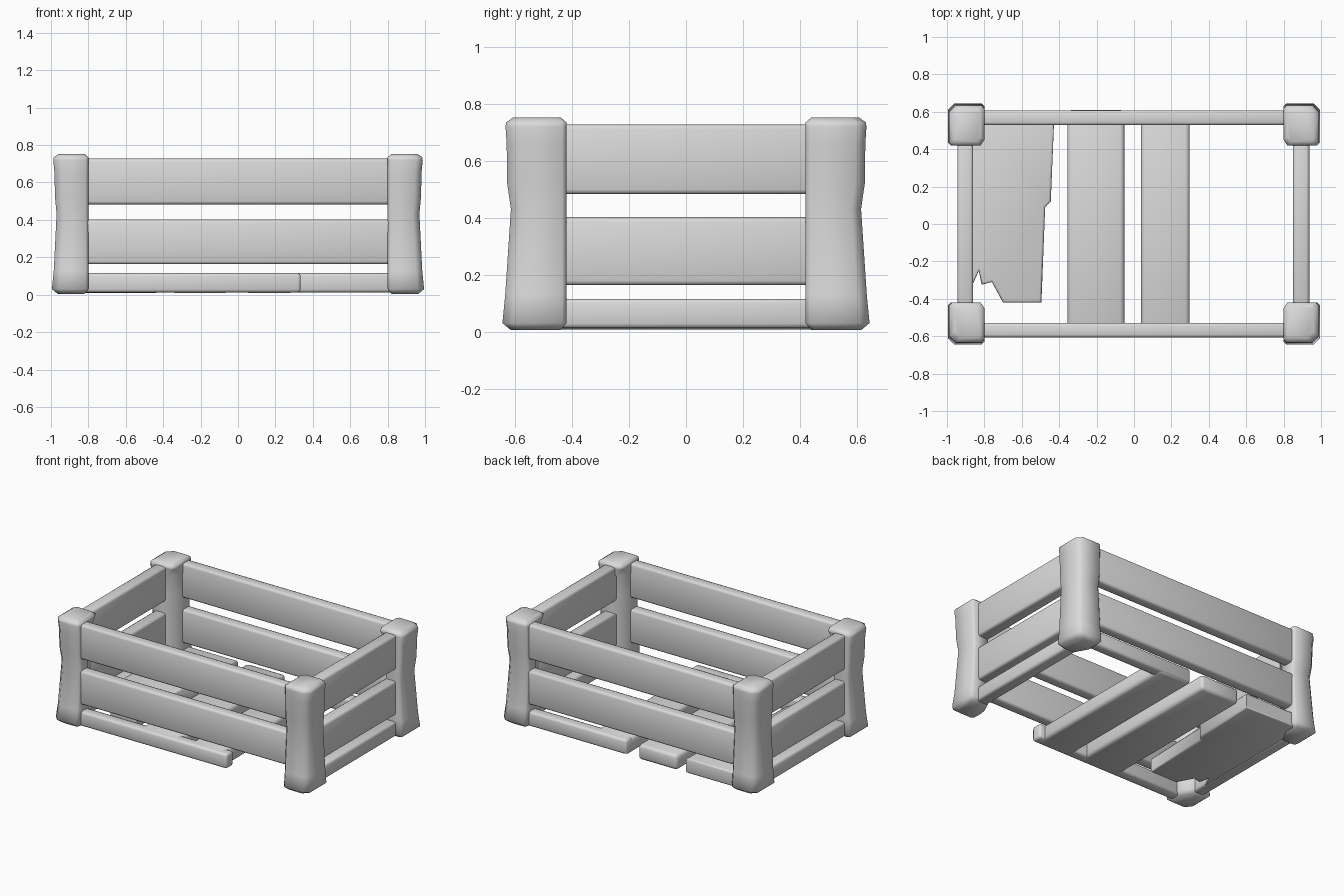
import bpy, bmesh

if "Cube" in bpy.data.objects:
    bpy.data.objects.remove(bpy.data.objects["Cube"])

wood = bpy.data.materials.new("plain grey")
wood.diffuse_color = (0.7, 0.7, 0.7, 1)
wood.use_nodes = True
wood.node_tree.nodes["Principled BSDF"].inputs["Base Color"].default_value = wood.diffuse_color


def finish(bm, name, smooth_angle=1.3):
    bmesh.ops.recalc_face_normals(bm, faces=bm.faces)
    me = bpy.data.meshes.new(name)
    bm.to_mesh(me)
    bm.free()
    ob = bpy.data.objects.new(name, me)
    bpy.context.collection.objects.link(ob)
    me.materials.append(wood)
    bpy.ops.object.select_all(action='DESELECT')
    ob.select_set(True)
    bpy.context.view_layer.objects.active = ob
    bpy.ops.object.shade_smooth_by_angle(angle=smooth_angle)
    return ob


def board(name, x0, x1, y0, y1, z0, z1, r=0.016):
    bm = bmesh.new()
    bmesh.ops.create_cube(bm, size=1)
    for v in bm.verts:
        v.co = (x0 + (v.co.x + .5) * (x1 - x0),
                y0 + (v.co.y + .5) * (y1 - y0),
                z0 + (v.co.z + .5) * (z1 - z0))
    bmesh.ops.bevel(bm, geom=bm.edges[:], offset=r, segments=2, profile=0.5,
                    affect='EDGES')
    return finish(bm, name)


# Corner posts: slightly pinched in the middle, inner corner cut away below the cap
# each ring: z, outer x, outer y, inner cut in x, inner cut in y, inset
RINGS = [(0.005, 0.985, 0.635, 0.05, 0.09, 0.02),
         (0.03, 0.995, 0.645, 0.05, 0.10, 0.0),
         (0.13, 0.985, 0.635, 0.06, 0.11, 0.0),
         (0.43, 0.970, 0.615, 0.06, 0.11, 0.0),
         (0.52, 0.978, 0.628, 0.06, 0.11, 0.0),
         (0.66, 0.982, 0.630, 0.06, 0.11, 0.0),
         (0.72, 0.988, 0.634, 0.02, 0.03, 0.0),
         (0.735, 0.985, 0.632, 0.02, 0.03, 0.0),
         (0.752, 0.980, 0.628, 0.02, 0.03, 0.02)]


def post(name, sx, sy):
    bm = bmesh.new()
    rings = []
    for z, xo, yo, cx, cy, i in RINGS:
        xi, yi, xo, yo, c = 0.80 + i, 0.42 + i, xo - i, yo - i, 0.035
        pts = [(xi, yi + cy), (xi, yo - .015), (xi + .015, yo), (xo - c, yo),
               (xo, yo - c), (xo, yi + .015), (xo - .015, yi), (xi + cx, yi)]
        rings.append([bm.verts.new((sx * x, sy * y, z)) for x, y in pts])
    n = len(rings[0])
    for a, b in zip(rings, rings[1:]):
        for k in range(n):
            bm.faces.new((a[k], a[(k + 1) % n], b[(k + 1) % n], b[k]))
    bm.faces.new(rings[0])
    bm.faces.new(rings[-1])
    finish(bm, name)


for sx, xn in ((-1, "left"), (1, "right")):
    for sy, yn in ((-1, "front"), (1, "back")):
        post(f"{yn}_{xn}_post", sx, sy)

# Wall boards, two per side
for tag, z0, z1 in (("lower", 0.163, 0.402), ("upper", 0.483, 0.727)):
    board(f"front_{tag}_board", -0.86, 0.86, -0.607, -0.528, z0, z1)
    board(f"back_{tag}_board", -0.86, 0.86, 0.528, 0.607, z0, z1)
    board(f"left_{tag}_board", -0.945, -0.86, -0.5, 0.5, z0, z1)
    board(f"right_{tag}_board", 0.85, 0.937, -0.5, 0.5, z0, z1)

# Bottom rails, with front and back ones broken short
board("front_bottom_rail", -0.86, 0.335, -0.607, -0.528, 0.012, 0.115)
board("back_bottom_rail", 0.04, 0.86, 0.528, 0.607, 0.012, 0.115)
board("left_bottom_rail", -0.945, -0.86, -0.5, 0.5, 0.012, 0.115)
board("right_bottom_rail", 0.85, 0.937, -0.5, 0.5, 0.012, 0.115)

# Floor slats
board("middle_floor_slat", -0.355, -0.052, -0.6, 0.61, 0.008, 0.115, 0.022)
board("right_floor_slat", 0.038, 0.297, -0.6, 0.605, 0.008, 0.115, 0.022)

# Splintered left floor slat
outline = [(-0.425, 0.605), (-0.445, 0.12), (-0.475, 0.09), (-0.495, -0.42),
           (-0.70, -0.42), (-0.76, -0.31), (-0.815, -0.325), (-0.83, -0.25),
           (-0.87, -0.34), (-0.87, 0.605)]
bm = bmesh.new()
base = bm.faces.new([bm.verts.new((x, y, 0.01)) for x, y in outline])
ext = bmesh.ops.extrude_face_region(bm, geom=[base])
for v in ext["geom"]:
    if isinstance(v, bmesh.types.BMVert):
        v.co.z = 0.115
bmesh.ops.recalc_face_normals(bm, faces=bm.faces)
bmesh.ops.bevel(bm, geom=[e for e in bm.edges
                          if abs(e.verts[0].co.z - e.verts[1].co.z) < 1e-5],
                offset=0.012, segments=2, profile=0.5, affect='EDGES')
finish(bm, "splintered_floor_slat")
